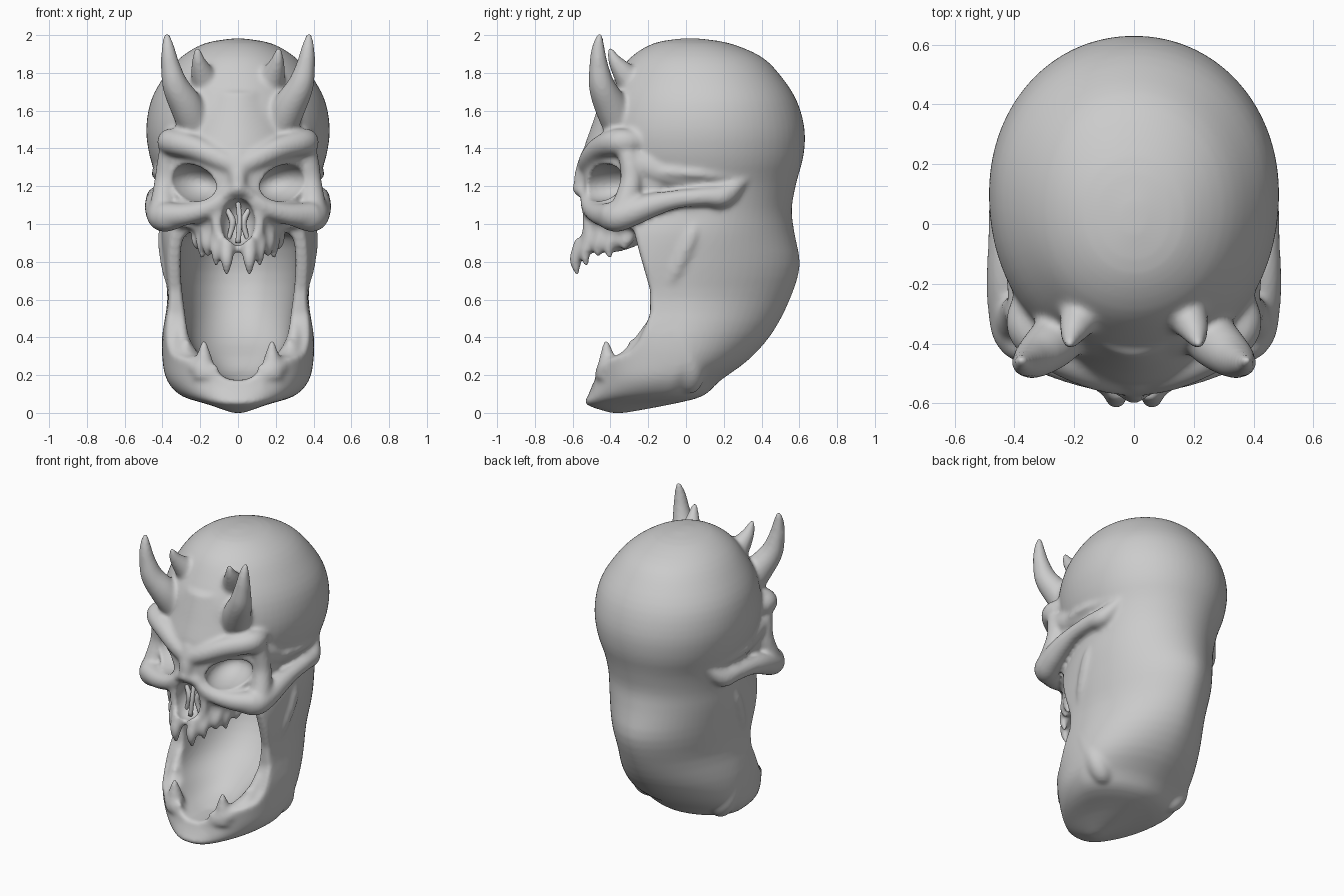
import bpy, bmesh, math
from mathutils import Vector, Matrix


def resample(rows, n):
    """Catmull-Rom through rows of numbers."""
    out, last = [], len(rows) - 1
    for i in range(last):
        p0, p1, p2, p3 = rows[max(i - 1, 0)], rows[i], rows[i + 1], rows[min(i + 2, last)]
        for k in range(n):
            t = k / n
            out.append([0.5 * (2 * b + (c - a) * t + (2 * a - 5 * b + 4 * c - d) * t * t
                               + (3 * b - a - 3 * c + d) * t ** 3)
                        for a, b, c, d in zip(p0, p1, p2, p3)])
    return out + [list(rows[-1])]


def skin_rings(bm, rings):
    vs = [[bm.verts.new(p) for p in r] for r in rings]
    n = len(vs[0])
    for a, b in zip(vs, vs[1:]):
        for i in range(n):
            bm.faces.new((a[i], a[(i + 1) % n], b[(i + 1) % n], b[i]))
    bm.faces.new(vs[0][::-1])
    bm.faces.new(vs[-1])


def loft(bm, rows, powers=lambda z: (2, 2), sub=3, n=64):
    """Rows: z, front y, back y, half width, y of the widest point."""
    rings = []
    for z, yf, yb, hw, cy in resample(rows, sub):
        ring = []
        for i in range(n):
            a = 2 * math.pi * i / n
            c, s = math.cos(a), math.sin(a)
            power = powers(z)[1 if s > 0 else 0]
            x = math.copysign(abs(c) ** (2 / power), c) * max(hw, 0.003)
            y = math.copysign(abs(s) ** (2 / power), s) * ((yb - cy) if s > 0 else (cy - yf))
            ring.append((x, cy + y, z))
        rings.append(ring)
    skin_rings(bm, rings)


def sweep(bm, pts, mirror=True, sub=4, n=14):
    """Tapering tube through x, y, z, radius points, mirrored in x."""
    path = resample(pts, sub)
    for sx in ((1, -1) if mirror else (1,)):
        ps = [Vector((p[0] * sx, p[1], p[2])) for p in path]
        rings, tan, side = [], None, None
        for i, p in enumerate(ps):
            t = (ps[min(i + 1, len(ps) - 1)] - ps[max(i - 1, 0)]).normalized()
            side = t.orthogonal().normalized() if tan is None else tan.rotation_difference(t) @ side
            tan, up, r = t, t.cross(side), max(path[i][3], 0.003)
            rings.append([p + r * (math.cos(a) * side + math.sin(a) * up)
                          for a in (2 * math.pi * k / n for k in range(n))])
        skin_rings(bm, rings)


def ellipsoid(bm, c, r, rot_y=0, rot_z=0, mirror=True):
    for s in ((1, -1) if mirror else (1,)):
        m = (Matrix.Translation((c[0] * s, c[1], c[2])) @ Matrix.Rotation(rot_z * s, 4, 'Z')
             @ Matrix.Rotation(rot_y * s, 4, 'Y') @ Matrix.Diagonal((*r, 1)))
        bmesh.ops.create_uvsphere(bm, u_segments=32, v_segments=20, radius=1, matrix=m)


def make(name, bm):
    bmesh.ops.recalc_face_normals(bm, faces=bm.faces)
    me = bpy.data.meshes.new(name)
    bm.to_mesh(me)
    bm.free()
    ob = bpy.data.objects.new(name, me)
    bpy.context.collection.objects.link(ob)
    return ob


def apply(ob, kind, **props):
    bpy.context.view_layer.objects.active = ob
    m = ob.modifiers.new(kind.lower(), kind)
    for k, v in props.items():
        setattr(m, k, v)
    bpy.ops.object.modifier_apply(modifier=m.name)


def cut(ob, bm):
    c = make("cutter", bm)
    apply(ob, 'BOOLEAN', operation='DIFFERENCE', solver='EXACT', object=c)
    bpy.data.objects.remove(c)


def head_powers(z):
    t = min(max((1.3 - z) / .5, 0), 1)
    return 2.04 + .36 * t, 2.06 - .26 * t


# cranium, neck and lower jaw as one mass
bm = bmesh.new()
loft(bm, [(1.982, -.03, .07, .03, .02), (1.957, -.17, .23, .175, .04), (1.885, -.29, .4, .3, .06),
          (1.78, -.37, .505, .392, .08), (1.65, -.44, .588, .462, .1), (1.5, -.48, .628, .486, .1),
          (1.36, -.48, .622, .468, .1), (1.22, -.42, .585, .425, .1), (1.08, -.42, .56, .405, .1),
          (.95, -.5, .575, .408, .06), (.78, -.58, .603, .392, .03), (.6, -.58, .55, .374, 0),
          (.42, -.53, .455, .4, -.02), (.28, -.5, .33, .4, -.03), (.17, -.49, .18, .375, -.08),
          (.09, -.52, .09, .3, -.12), (.045, -.53, -.08, .16, -.3), (.0, -.4, -.32, .03, -.36)], head_powers)
skull = make("skull", bm)

# open front of the mouth, cut as a side profile
bm = bmesh.new()
prof = [(-.9, .98), (-.28, .98), (-.25, .86), (-.19, .65), (-.19, .52), (-.25, .38),
        (-.3, .32), (-.4, .29), (-.5, .24), (-.9, .22)]
skin_rings(bm, [[(x, y, z) for y, z in prof] for x in (-.7, .7)])
cut(skull, bm)

# throat cavity
bm = bmesh.new()
loft(bm, [(.97, -1.2, .12, .2, -.3), (.93, -1.2, .25, .29, -.25), (.75, -1.2, .3, .305, -.2),
          (.55, -1.2, .25, .285, -.2), (.4, -1.2, .14, .26, -.25), (.3, -1.2, 0, .2, -.3),
          (.22, -1.2, -.12, .13, -.33), (.175, -1, -.28, .04, -.36)], lambda z: (2.2, 2.2))
cut(skull, bm)

# face mass
bm = bmesh.new()
bm.from_mesh(skull.data)
loft(bm, [(1.7, -.44, .0, .27, -.12), (1.52, -.5, .05, .37, -.12), (1.38, -.545, .05, .405, -.15),
          (1.22, -.55, .05, .405, -.17), (1.1, -.55, 0, .375, -.2), (1.0, -.545, -.1, .28, -.28),
          (.93, -.56, -.2, .225, -.32), (.87, -.565, -.28, .19, -.36), (.85, -.55, -.36, .15, -.4)],
     lambda z: (1.8, 2))
# brow ridges
sweep(bm, [(-.02, -.525, 1.29, .055), (.1, -.505, 1.345, .06), (.22, -.455, 1.4, .065),
           (.33, -.385, 1.43, .07), (.36, -.32, 1.435, .07), (.34, -.22, 1.44, .05)])
# outer eye rims and temples
sweep(bm, [(.36, -.33, 1.42, .05), (.375, -.3, 1.33, .055), (.385, -.29, 1.22, .06),
           (.4, -.33, 1.08, .07)])
sweep(bm, [(.34, -.27, 1.33, .08), (.355, -.17, 1.29, .075), (.38, -.05, 1.25, .055), (.39, .1, 1.23, .04)])
# lower eye rims
sweep(bm, [(.08, -.525, 1.13, .04), (.16, -.5, 1.08, .05), (.28, -.45, 1.05, .06),
           (.39, -.38, 1.045, .075)])
# cheekbones and arches
sweep(bm, [(.3, -.43, 1.03, .05), (.385, -.375, 1.035, .08), (.415, -.29, 1.06, .075),
           (.43, -.18, 1.1, .065), (.44, -.05, 1.13, .05), (.435, .1, 1.145, .05),
           (.41, .2, 1.15, .06), (.37, .3, 1.23, .03), (.36, .36, 1.26, .01)])
# temple ridge
sweep(bm, [(.4, -.2, 1.285, .015), (.428, -.05, 1.272, .025), (.43, .1, 1.262, .025), (.4, .26, 1.25, .015)])
# nose bridge
sweep(bm, [(0, -.5, 1.36, .06), (0, -.54, 1.27, .05), (0, -.555, 1.2, .045), (0, -.59, 1.165, .03)], False)
# nostril rims
sweep(bm, [(.03, -.555, 1.18, .03), (.095, -.525, 1.12, .03), (.11, -.52, .98, .03), (.07, -.54, .88, .03)])
# main horns
sweep(bm, [(.22, -.34, 1.5, .09), (.27, -.395, 1.62, .09), (.33, -.445, 1.73, .072),
           (.358, -.462, 1.84, .052), (.37, -.465, 1.93, .037), (.377, -.455, 2.012, .016)])
# small horns
sweep(bm, [(.14, -.24, 1.68, .1), (.19, -.33, 1.8, .062), (.21, -.38, 1.87, .036), (.215, -.405, 1.935, .016)])
# jaw muscles and jaw corners
sweep(bm, [(.35, .07, 1.07, .03), (.375, .03, .94, .05), (.36, -.05, .76, .045), (.33, -.1, .64, .03)])
sweep(bm, [(.33, -.13, .54, .04), (.34, -.04, .4, .065), (.32, .02, .25, .075), (.27, .02, .16, .065),
           (.22, .0, .12, .02)])
# jaw rim gums
sweep(bm, [(.1, -.45, .17, .03), (.19, -.42, .23, .055), (.255, -.33, .27, .05),
           (.29, -.26, .35, .04), (.3, -.2, .45, .03)])
# upper teeth with roots
for x, y, top, tip, r in ((.06, -.575, .92, .725, .042), (.115, -.525, .95, .77, .036),
                          (.16, -.46, .98, .82, .04), (.19, -.4, .98, .81, .036),
                          (.215, -.32, .98, .86, .036)):
    sweep(bm, [(x * .97, y + .03, top, r), (x, y + .01, top - .06, r), (x, y - .01, (top + tip) / 2 - .02, r * .8),
               (x, y, tip, .012)])
# lower fangs and back teeth
for x, y, base, tip, r in ((.18, -.415, .18, .39, .065), (.12, -.45, .13, .26, .04),
                           (.27, -.28, .28, .39, .042)):
    sweep(bm, [(x, y, base, r), (x, y, base + (tip - base) * .4, r * .8), (x, y - .01, tip, .012)])
skull.data.clear_geometry()
bmesh.ops.recalc_face_normals(bm, faces=bm.faces)
bm.to_mesh(skull.data)
bm.free()
apply(skull, 'REMESH', mode='VOXEL', voxel_size=.012)
apply(skull, 'SMOOTH', factor=.5, iterations=8)

# eye sockets, nose opening, palate
bm = bmesh.new()
ellipsoid(bm, (.24, -.44, 1.218), (.148, .2, .095), math.radians(-14), math.radians(24))
ellipsoid(bm, (0, -.54, 1.01), (.09, .11, .125), mirror=False)
ellipsoid(bm, (0, -.36, .85), (.12, .13, .06), mirror=False)
cut(skull, bm)
apply(skull, 'REMESH', mode='VOXEL', voxel_size=.011)
apply(skull, 'SMOOTH', factor=.5, iterations=4)

# broken bone inside the nose
bm = bmesh.new()
sweep(bm, [(0, -.47, 1.12, .012), (.008, -.5, 1.02, .014), (0, -.51, .9, .014)], False)
sweep(bm, [(.06, -.47, 1.08, .012), (.03, -.48, 1.02, .018), (.035, -.48, .97, .015), (.055, -.48, .91, .01)])
septum = make("nasal_septum", bm)

for ob in (skull, septum):
    for p in ob.data.polygons:
        p.use_smooth = True
